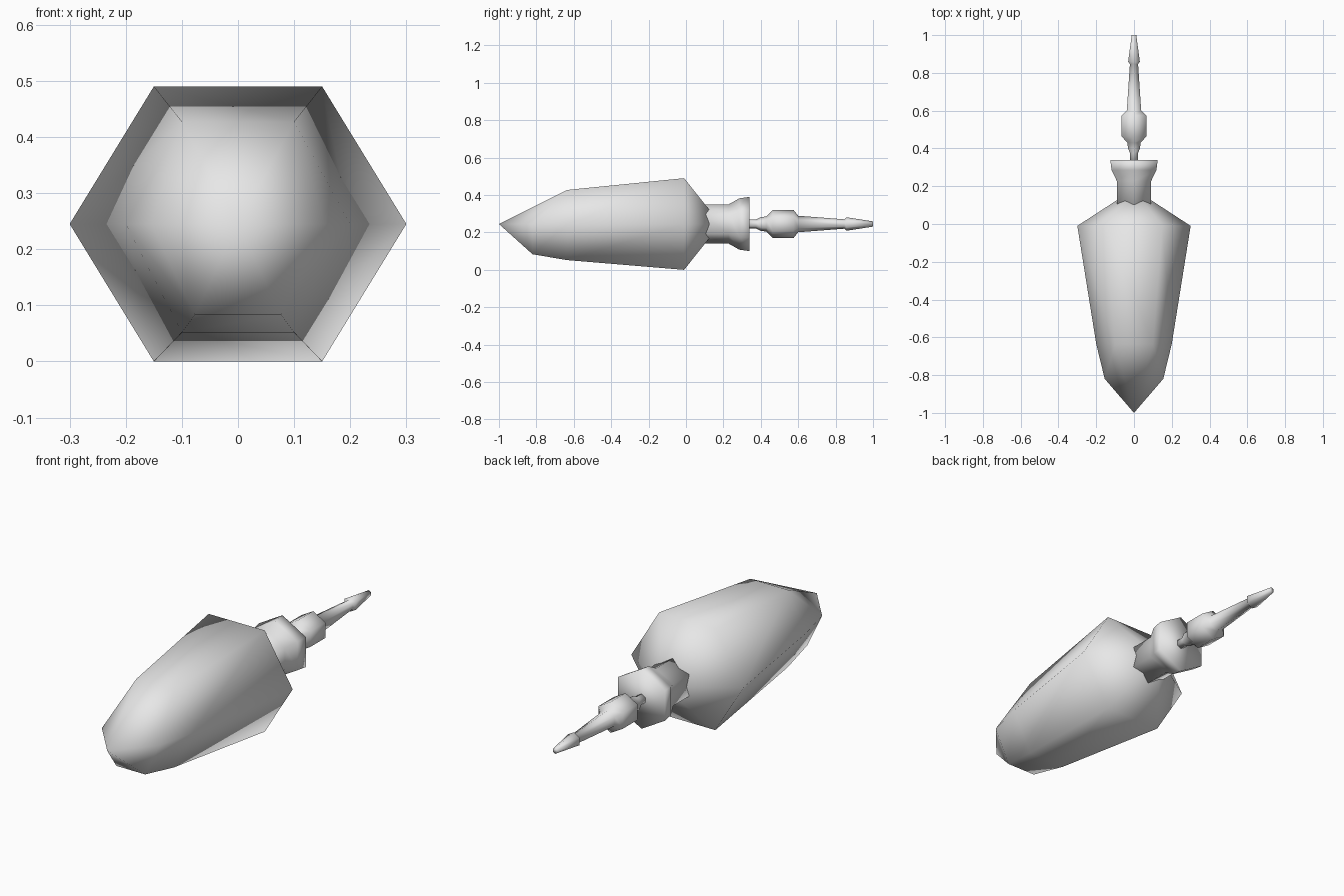
import bpy, bmesh, math

if "Cube" in bpy.data.objects:
    bpy.data.objects.remove(bpy.data.objects["Cube"])

ZC = 0.245  # height of the long axis

metal = bpy.data.materials.new("light_grey")
metal.diffuse_color = (0.8, 0.8, 0.8, 1)
metal.use_nodes = True
metal.node_tree.nodes["Principled BSDF"].inputs["Base Color"].default_value = metal.diffuse_color


def finish(bm, name):
    bmesh.ops.recalc_face_normals(bm, faces=bm.faces[:])
    for f in bm.faces:
        f.smooth = True
    mesh = bpy.data.meshes.new(name)
    bm.to_mesh(mesh)
    bm.free()
    mesh.materials.append(metal)
    bpy.context.collection.objects.link(bpy.data.objects.new(name, mesh))


def bridge(bm, a, b):
    n = len(a)
    for i in range(n):
        bm.faces.new((a[i], a[(i + 1) % n], b[(i + 1) % n], b[i]))


def hex_lathe(name, profile):
    """Six-sided turned part along y with corners pointing up and down."""
    bm = bmesh.new()
    rings = [[bm.verts.new((r * math.sin(k * math.pi / 3), y,
                            ZC + r * math.cos(k * math.pi / 3)))
              for k in range(6)] for y, r in profile]
    for a, b in zip(rings, rings[1:]):
        bridge(bm, a, b)
    bm.faces.new(rings[0])
    bm.faces.new(rings[-1])
    finish(bm, name)


# Tapered six-sided body: left, top left, top right, right, bottom right, bottom left
bm = bmesh.new()


def body_ring(y, wide, narrow, top, bottom):
    pts = [(-wide, ZC), (-narrow, top), (narrow, top),
           (wide, ZC), (narrow, bottom), (-narrow, bottom)]
    return [bm.verts.new((x, y, z)) for x, z in pts]


shoulder = body_ring(-0.01, 0.30, 0.15, 0.49, 0.0)
mid = body_ring(-0.635, 0.20, 0.10, 0.427, 0.052)
bridge(bm, shoulder, mid)

# Rear cone closing inside the neck
back = bm.verts.new((0, 0.185, ZC))
for i in range(6):
    bm.faces.new((shoulder[i], shoulder[(i + 1) % 6], back))

# Nose: lower facets step in once, upper facets run straight to the point
tip = bm.verts.new((0, -1, ZC))
nl, nr, nbr, nbl = [bm.verts.new((x, -0.82, z)) for x, z in
                    ((-0.155, ZC), (0.155, ZC), (0.077, 0.083), (-0.077, 0.083))]
l, tl, tr, r, br, bl = mid
for face in ((tl, tr, tip), (tr, nr, tip), (tl, nl, tip), (tr, r, nr), (tl, l, nl),
             (r, br, nbr), (r, nbr, nr), (l, bl, nbl), (l, nbl, nl),
             (bl, br, nbr, nbl), (nr, nbr, tip), (nl, nbl, tip), (nbl, nbr, tip)):
    bm.faces.new(face)
finish(bm, "body")

# Flared neck
hex_lathe("neck", [(0.08, 0.105), (0.228, 0.105), (0.285, 0.137), (0.34, 0.145)])

# Turned rod with beads and a pointed finial
hex_lathe("rod", [(0.33, 0.024), (0.375, 0.024), (0.40, 0.037), (0.43, 0.04),
                  (0.463, 0.075), (0.575, 0.075), (0.60, 0.044), (0.847, 0.025),
                  (0.858, 0.036), (1.0, 0.014)])
